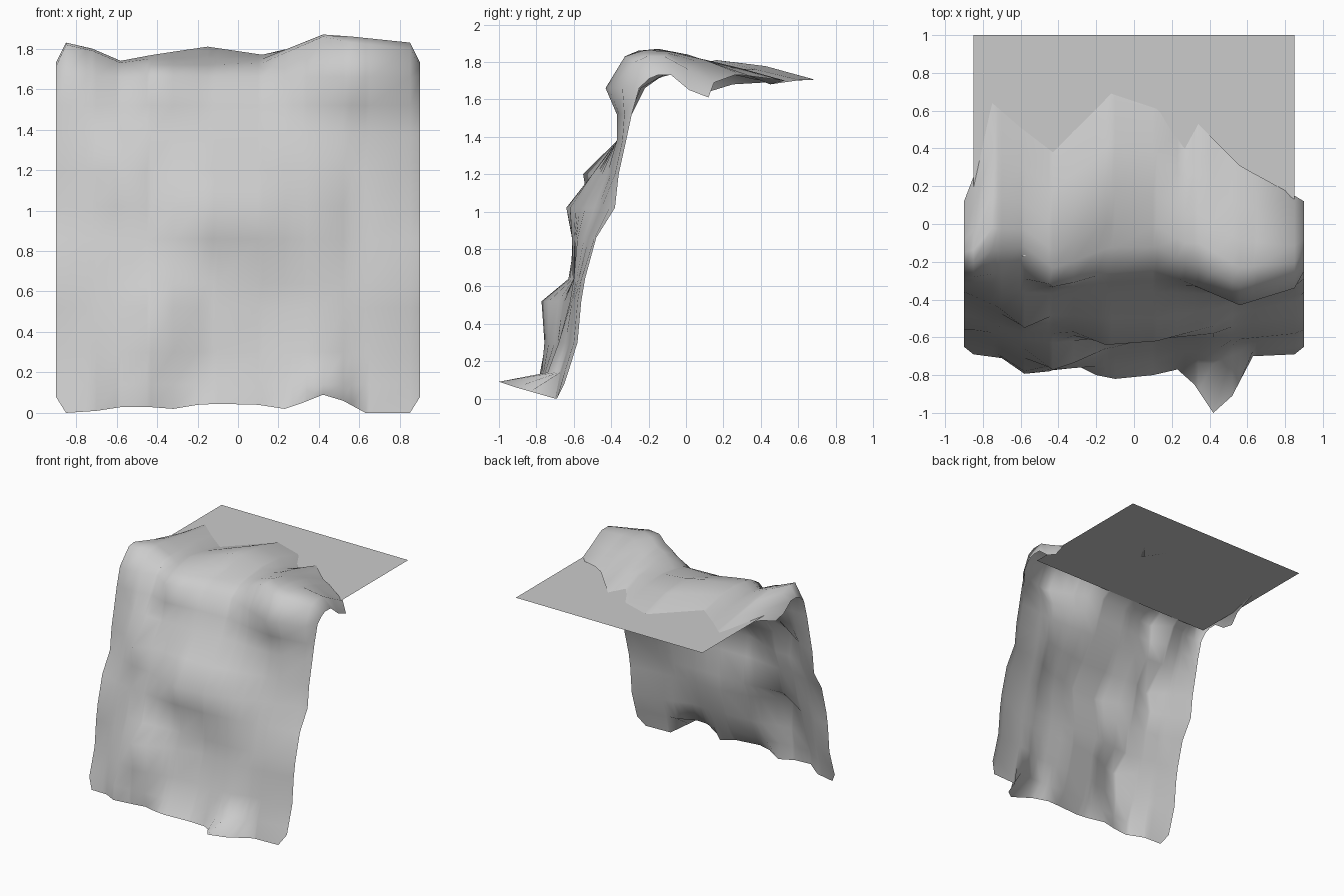
import bpy

def make_mesh(name, verts, faces):
    mesh = bpy.data.meshes.new(name)
    mesh.from_pydata(verts, [], faces)
    mesh.update()
    obj = bpy.data.objects.new(name, mesh)
    bpy.context.collection.objects.link(obj)
    return obj

def sample(xs, vs, x):
    for i in range(len(xs) - 1):
        if x <= xs[i + 1]:
            t = (x - xs[i]) / (xs[i + 1] - xs[i])
            return vs[i] + t * (vs[i + 1] - vs[i])
    return vs[-1]

# Flat shelf top that holds the cloth
make_mesh("shelf_top", [(-.85, -.17, 1.7), (.85, -.17, 1.7), (.85, 1, 1.7), (-.85, 1, 1.7)],
          [(0, 1, 2, 3)])

# Lower hem of the cloth
hem_x = [-.9, -.85, -.7, -.57, -.45, -.32, -.2, -.1, .1, .23, .32, .42, .52, .63, .85, .9]
hem_y = [-.65, -.69, -.71, -.8, -.78, -.74, -.8, -.82, -.8, -.77, -.85, -1, -.91, -.7, -.69, -.65]
hem_z = [.08, 0, .01, .03, .03, .02, .04, .045, .04, .02, .05, .09, .06, 0, 0, .08]

# Rear edge of the cloth, lying on the shelf
rear_x = [-.9, -.85, -.75, -.6, -.43, -.12, .12, .27, .34, .57, .65, .85, .9]
rear_y = [.12, .25, .64, .51, .38, .69, .61, .45, .53, .3, .26, .15, .12]
rear_z = [1.64, 1.68, 1.703, 1.703, 1.703, 1.705, 1.703, 1.68, 1.70, 1.73, 1.73, 1.69, 1.61]

# Hanging folds: depth across the width at each height
fold_x = [-.9, -.85, -.72, -.58, -.42, -.15, .12, .42, .56, .85, .9]
folds = [
    (.14, [-.63, -.65, -.69, -.78, -.77, -.75, -.73, -.74, -.68, -.65, -.63]),
    (.30, [-.58, -.60, -.65, -.71, -.76, -.69, -.67, -.68, -.63, -.60, -.58]),
    (.52, [-.56, -.57, -.61, -.66, -.78, -.66, -.61, -.62, -.61, -.58, -.56]),
    (.64, [-.54, -.56, -.58, -.61, -.63, -.60, -.60, -.60, -.58, -.56, -.54]),
    (.86, [-.48, -.49, -.54, -.57, -.58, -.61, -.61, -.58, -.53, -.49, -.48]),
    (1.02, [-.38, -.41, -.47, -.52, -.53, -.64, -.62, -.54, -.47, -.41, -.38]),
    (1.2, [-.36, -.38, -.44, -.55, -.48, -.50, -.50, -.45, -.41, -.38, -.36]),
    (1.38, [-.32, -.33, -.36, -.36, -.37, -.37, -.36, -.37, -.37, -.34, -.32]),
    (1.52, [-.29, -.31, -.31, -.29, -.34, -.31, -.30, -.35, -.37, -.33, -.29]),
    (1.66, [-.25, -.28, -.26, -.22, -.34, -.26, -.24, -.37, -.43, -.34, -.25]),
]

# Top folds: height across the width at each fraction from front lip to rear edge
tops = [
    (.14, [1.71, 1.82, 1.79, 1.73, 1.72, 1.72, 1.73, 1.86, 1.83, 1.80, 1.71]),
    (.27, [1.73, 1.83, 1.80, 1.74, 1.75, 1.75, 1.75, 1.87, 1.86, 1.83, 1.73]),
    (.46, [1.73, 1.79, 1.78, 1.74, 1.77, 1.81, 1.77, 1.84, 1.855, 1.83, 1.73]),
    (.72, [1.66, 1.73, 1.74, 1.73, 1.75, 1.78, 1.76, 1.77, 1.81, 1.76, 1.65]),
]

cols = sorted(set(hem_x + rear_x + fold_x))
cols = [x for i, x in enumerate(cols) if i == 0 or x - cols[i - 1] > .015]
rows = [[(x, sample(hem_x, hem_y, x), sample(hem_x, hem_z, x)) for x in cols]]
for z, ys in folds:
    rows.append([(x, sample(fold_x, ys, x), z) for x in cols])
lip = rows[-1]
for t, zs in tops:
    rows.append([(x, p[1] + t * (sample(rear_x, rear_y, x) - p[1]), sample(fold_x, zs, x))
                 for x, p in zip(cols, lip)])
rows.append([(x, sample(rear_x, rear_y, x), sample(rear_x, rear_z, x)) for x in cols])

# Draped cloth surface
n = len(cols)
faces = [(r * n + c, r * n + c + 1, (r + 1) * n + c + 1, (r + 1) * n + c)
         for r in range(len(rows) - 1) for c in range(n - 1)]
cloth = make_mesh("draped_cloth", [v for row in rows for v in row], faces)
for poly in cloth.data.polygons:
    poly.use_smooth = True
